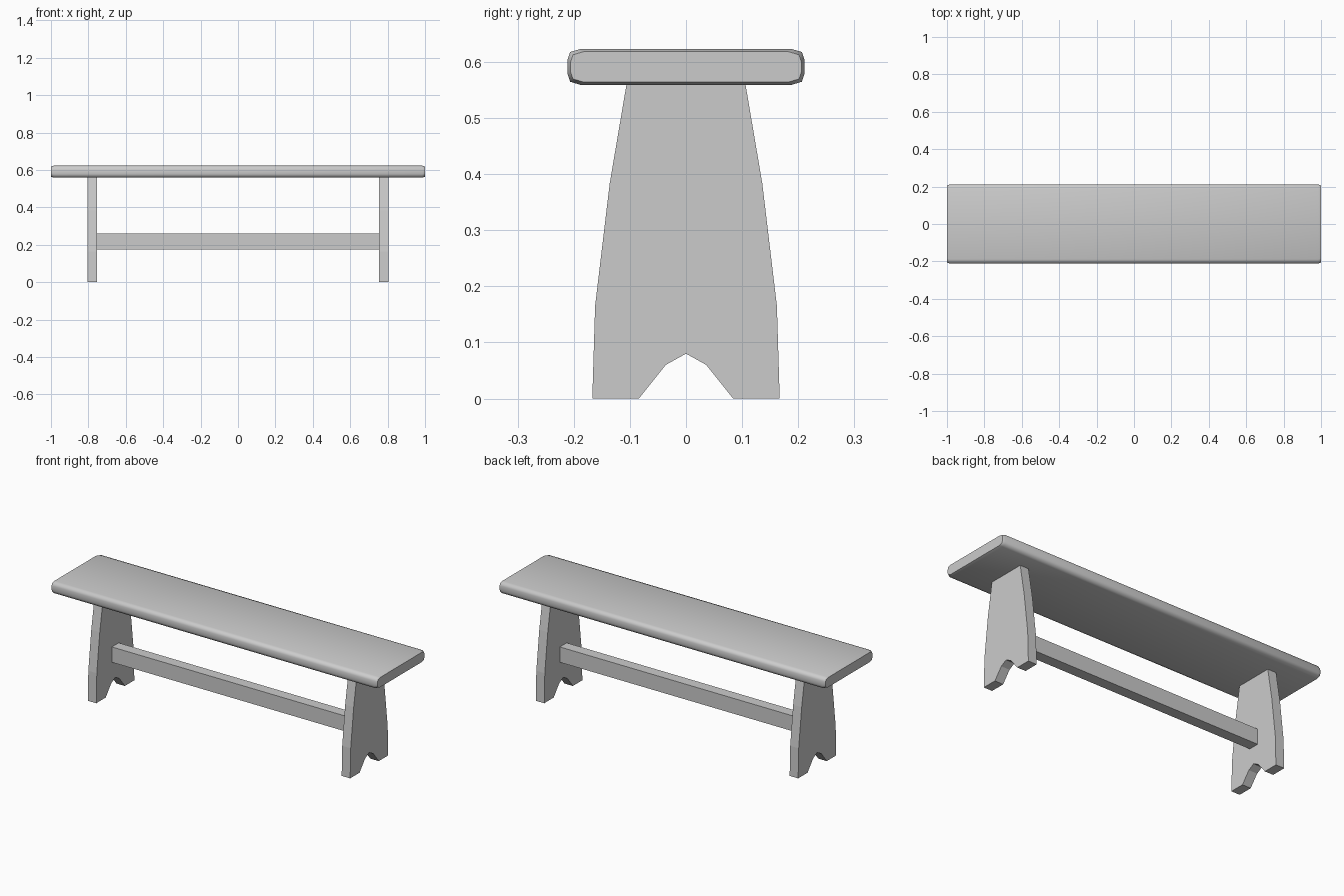
import bpy
import bmesh

if "Cube" in bpy.data.objects:
    bpy.data.objects.remove(bpy.data.objects["Cube"])


def loft(name, rings, smooth=False):
    """Skin matching (y, z) rings placed at the given x positions and cap the ends."""
    bm = bmesh.new()
    loops = [[bm.verts.new((x, y, z)) for y, z in pts] for x, pts in rings]
    n = len(loops[0])
    for a, b in zip(loops, loops[1:]):
        for i in range(n):
            j = (i + 1) % n
            bm.faces.new((a[i], a[j], b[j], b[i])).smooth = smooth
    bm.faces.new(loops[0][::-1])
    bm.faces.new(loops[-1])
    bmesh.ops.recalc_face_normals(bm, faces=bm.faces)
    mesh = bpy.data.meshes.new(name)
    bm.to_mesh(mesh)
    bm.free()
    obj = bpy.data.objects.new(name, mesh)
    bpy.context.collection.objects.link(obj)
    if smooth:
        bpy.ops.object.select_all(action='DESELECT')
        obj.select_set(True)
        bpy.context.view_layer.objects.active = obj
        bpy.ops.object.shade_smooth_by_angle(angle=1.05)
    return obj


# Seat: plank with rounded long edges and slightly eased ends
def seat_profile(inset):
    corner = [(0.211, 0.013), (0.2065, 0.0265), (0.188, 0.032)]
    q = [(y - inset, z - inset) for y, z in corner]
    half = [(y, -z) for y, z in q[::-1]] + q
    return [(y, 0.591 + z) for y, z in half + [(-y, -z) for y, z in half]]


full, end = seat_profile(0), seat_profile(0.005)
loft("seat", [(-1, end), (-0.985, full), (0.985, full), (1, end)], smooth=True)

# Legs: tapered boards with a notch cut in the foot
side = [(0.036, 0.06), (0.084, 0), (0.167, 0), (0.162, 0.165), (0.136, 0.383), (0.106, 0.56)]
leg = [(0, 0.08)] + side + [(-y, z) for y, z in side[::-1]]
for label, x in (("left_leg", -0.779), ("right_leg", 0.779)):
    loft(label, [(x - 0.026, leg), (x + 0.026, leg)])

# Stretcher: rail joining the legs
rail = [(-0.03, 0.175), (0.03, 0.175), (0.03, 0.26), (-0.03, 0.26)]
loft("stretcher", [(-0.755, rail), (0.755, rail)])
